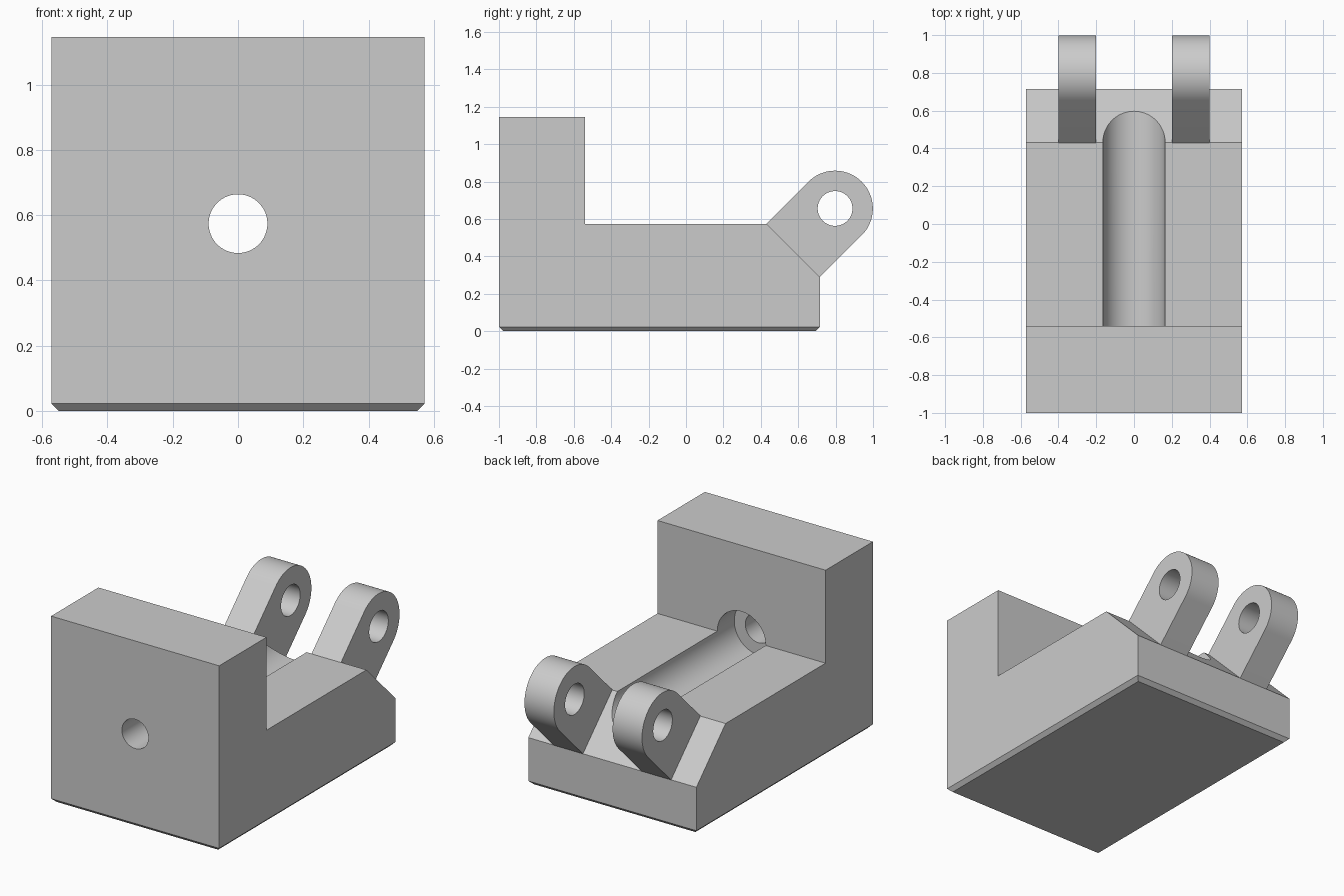
import bpy, bmesh, math
from math import cos, sin, pi
from mathutils import Matrix

cube = bpy.data.objects.get("Cube")
if cube:
    bpy.data.objects.remove(cube, do_unlink=True)

HALF_W, FLOOR_Z, CHAMFER = 0.572, 0.574, 0.023
LUG_R, LUG_Y, LUG_Z = 0.202, 0.797, 0.656

grey = bpy.data.materials.new("plain grey")
grey.use_nodes = True
grey.diffuse_color = (0.6, 0.6, 0.6, 1)
grey.node_tree.nodes["Principled BSDF"].inputs["Base Color"].default_value = (0.6, 0.6, 0.6, 1)


def add_object(name, bm):
    bmesh.ops.recalc_face_normals(bm, faces=bm.faces)
    mesh = bpy.data.meshes.new(name)
    bm.to_mesh(mesh)
    bm.free()
    mesh.materials.append(grey)
    obj = bpy.data.objects.new(name, mesh)
    bpy.context.collection.objects.link(obj)
    return obj


def extrude_profile(points, x0, x1):
    """Extrude a (y, z) outline along x."""
    bm = bmesh.new()
    face = bm.faces.new([bm.verts.new((x0, y, z)) for y, z in points])
    out = bmesh.ops.extrude_face_region(bm, geom=[face])
    moved = [g for g in out["geom"] if isinstance(g, bmesh.types.BMVert)]
    bmesh.ops.translate(bm, verts=moved, vec=(x1 - x0, 0, 0))
    return bm


def cylinder(radius, length, centre, axis):
    bm = bmesh.new()
    turn = Matrix.Rotation(pi / 2, 4, "X" if axis == "Y" else "Y")
    bmesh.ops.create_cone(bm, cap_ends=True, segments=64, radius1=radius,
                          radius2=radius, depth=length,
                          matrix=Matrix.Translation(centre) @ turn)
    return add_object("cutter", bm)


def cut(obj, cutter):
    """Subtract the cutter, bake the result and drop the cutter."""
    mod = obj.modifiers.new("cut", "BOOLEAN")
    mod.operation, mod.solver, mod.object = "DIFFERENCE", "EXACT", cutter
    bpy.context.view_layer.update()
    deps = bpy.context.evaluated_depsgraph_get()
    mesh = bpy.data.meshes.new_from_object(obj.evaluated_get(deps))
    obj.modifiers.clear()
    obj.data = mesh
    bpy.data.objects.remove(cutter, do_unlink=True)


# Base block with raised front wall, sloped back and chamfered underside
bm = extrude_profile([(-1, 0), (0.716, 0), (0.716, 0.29), (0.432, FLOOR_Z),
                      (-0.54, FLOOR_Z), (-0.54, 1.146), (-1, 1.146)],
                     -HALF_W, HALF_W)
bottom = [e for e in bm.edges if all(v.co.z < 0.001 for v in e.verts)]
bmesh.ops.bevel(bm, geom=bottom, offset=CHAMFER, segments=1, affect="EDGES")
block = add_object("base_block", bm)

# Round channel running into the wall, then a smaller through hole
cut(block, cylinder(0.165, 1.7, (0, 0.85 - 0.705, FLOOR_Z), "Y"))
cut(block, cylinder(0.09, 1, (0, -0.9, FLOOR_Z), "Y"))

# Two hinge lugs standing square to the sloped back
parts = [block]
s = math.sqrt(0.5)
reach = 0.325
outline = [(LUG_Y + LUG_R * cos(a), LUG_Z + LUG_R * sin(a))
           for a in (-pi / 4 + pi * i / 40 for i in range(41))]
for side in (1, -1):
    root = [(y - reach * s, z - reach * s) for y, z in (outline[-1], outline[0])]
    name = "left_hinge_lug" if side > 0 else "right_hinge_lug"
    lug = add_object(name, extrude_profile(outline + root, side * 0.2, side * 0.4))
    cut(lug, cylinder(0.093, 0.5, (side * 0.3, LUG_Y, LUG_Z), "X"))
    parts.append(lug)

# Smooth curved surfaces, keep hard edges
bpy.ops.object.select_all(action="DESELECT")
for obj in parts:
    obj.select_set(True)
bpy.context.view_layer.objects.active = block
bpy.ops.object.shade_smooth_by_angle(angle=math.radians(30))
